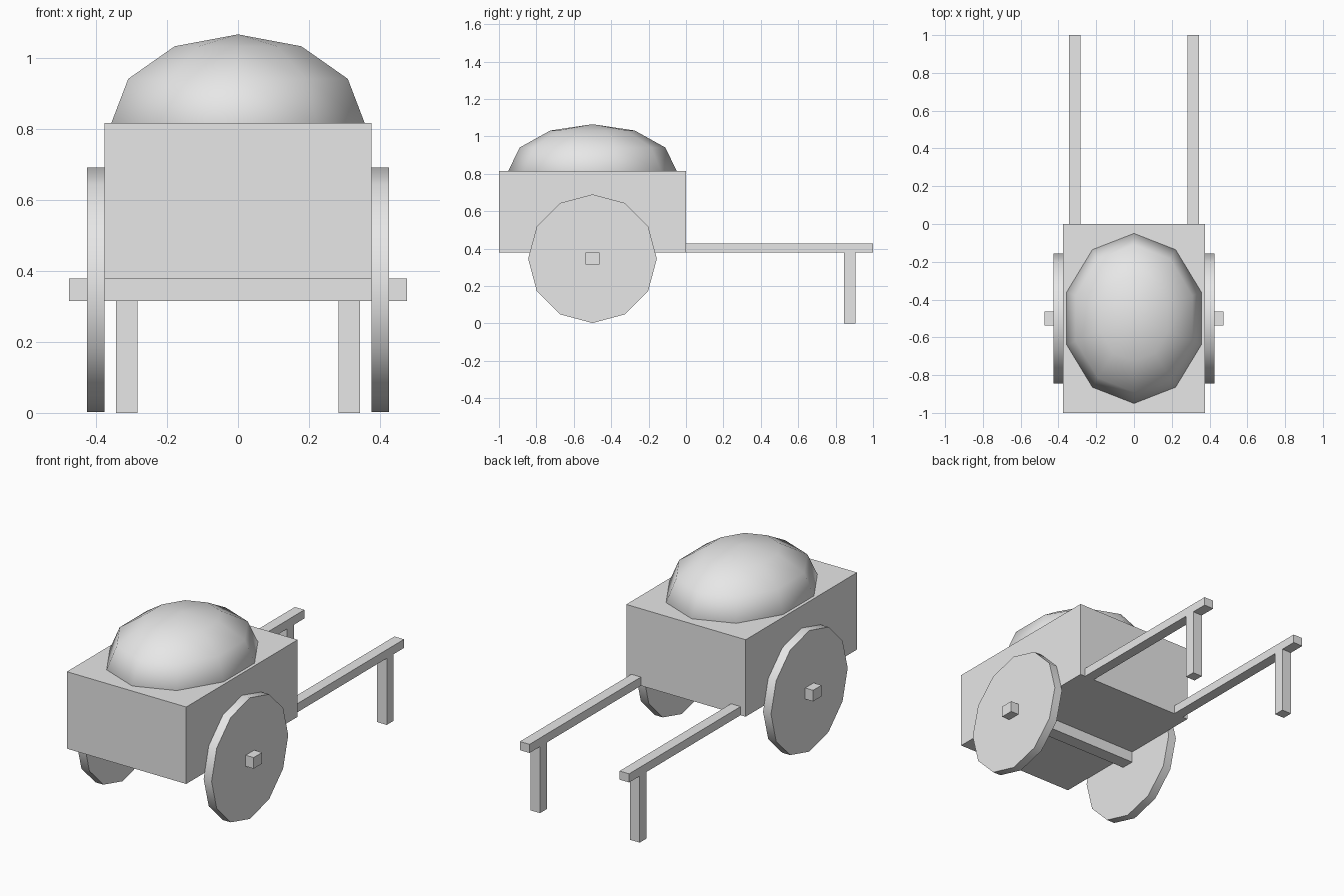
import bpy
import math

if "Cube" in bpy.data.objects:
    bpy.data.objects.remove(bpy.data.objects["Cube"], do_unlink=True)

# One plain grey for the whole cart
grey = bpy.data.materials.new("plain grey")
grey.use_nodes = True
colour = (0.8, 0.8, 0.8, 1)
grey.diffuse_color = colour
grey.node_tree.nodes["Principled BSDF"].inputs["Base Color"].default_value = colour


def finish(name):
    obj = bpy.context.object
    obj.name = obj.data.name = name
    obj.data.materials.append(grey)
    bpy.ops.object.transform_apply(location=False, rotation=True, scale=True)
    return obj


def box(name, low, high):
    centre = [(a + b) / 2 for a, b in zip(low, high)]
    bpy.ops.mesh.primitive_cube_add(size=1, location=centre)
    bpy.context.object.scale = [b - a for a, b in zip(low, high)]
    return finish(name)


BED = 0.378        # underside of the cart body
AXLE_Y = -0.5

# Body and axle
box("cart_body", (-0.375, -1, BED), (0.375, 0, 0.815))
box("axle", (-0.475, -0.538, 0.315), (0.475, -0.462, BED))

# Rounded load, half sunk into the body
bpy.ops.mesh.primitive_uv_sphere_add(segments=10, ring_count=6, radius=1,
                                     location=(0, AXLE_Y, 0.815))
bpy.context.object.scale = (0.375, 0.45, 0.25)
finish("load")
bpy.ops.object.shade_smooth()

# Wheels, handles and legs on both sides
for side, s in (("left", 1), ("right", -1)):
    bpy.ops.mesh.primitive_cylinder_add(vertices=12, radius=0.344, depth=0.05,
                                        location=(s * 0.4, AXLE_Y, 0.346),
                                        rotation=(0, math.pi / 2, 0))
    finish(side + "_wheel")
    bpy.ops.object.shade_smooth_by_angle(angle=math.radians(40))

    x0, x1 = sorted((s * 0.283, s * 0.343))
    box(side + "_handle", (x0, 0, BED), (x1, 1, 0.427))
    box(side + "_leg", (x0, 0.845, 0), (x1, 0.905, BED))
